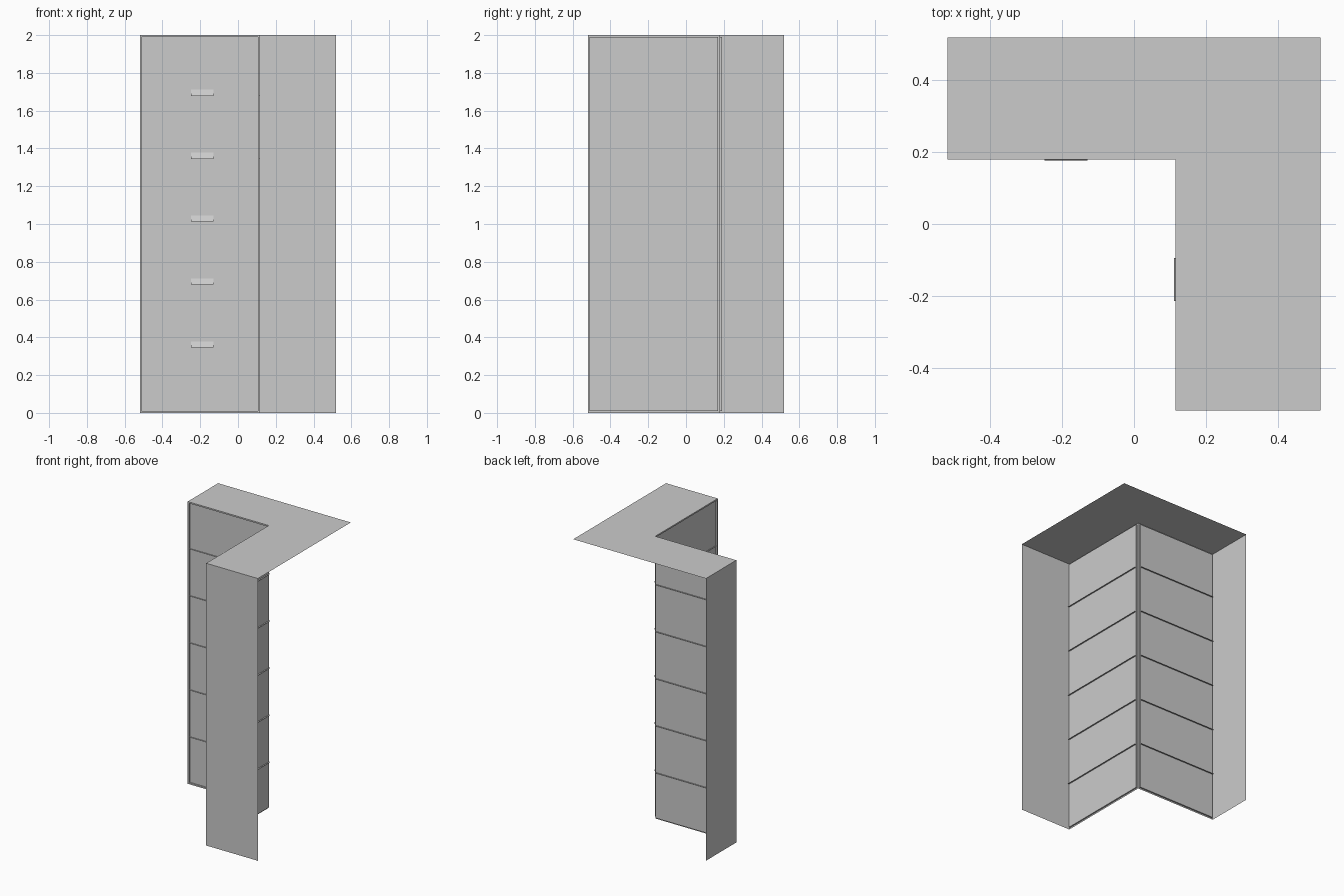
import bpy, bmesh
from mathutils import Matrix

if "Cube" in bpy.data.objects:
    bpy.data.objects.remove(bpy.data.objects["Cube"])

H, R = 2.0, 0.52             # height, half footprint
IX, IY = 0.115, 0.18         # inner corner of the L
EDGE, DEPTH = 0.01, 0.01     # frame width and panel recess
ROWS = 6

grey = bpy.data.materials.new("warm_grey")
grey.use_nodes = True
colour = (0.6, 0.6, 0.6, 1)
grey.diffuse_color = colour
grey.node_tree.nodes["Principled BSDF"].inputs["Base Color"].default_value = colour


def sheet_object(name, faces, matrix=Matrix()):
    """Object made of separate flat polygons, welded where they meet."""
    bm = bmesh.new()
    for pts in faces:
        bm.faces.new([bm.verts.new(p) for p in pts])
    bmesh.ops.remove_doubles(bm, verts=bm.verts, dist=1e-5)
    bm.transform(matrix)
    mesh = bpy.data.meshes.new(name)
    bm.to_mesh(mesh)
    bm.free()
    mesh.materials.append(grey)
    ob = bpy.data.objects.new(name, mesh)
    bpy.context.collection.objects.link(ob)
    return ob


def upright(a, b):
    """Vertical full-height panel between two plan points."""
    return [(*a, 0), (*b, 0), (*b, H), (*a, H)]


# L-shaped top
plan = [(-R, IY), (IX, IY), (IX, -R), (R, -R), (R, R), (-R, R)]
sheet_object("top_panel", [[(x, y, H) for x, y in plan]])

# End panels of the two arms
sheet_object("front_end_panel", [upright((IX, -R), (R, -R))])
sheet_object("side_end_panel", [upright((-R, R), (-R, IY))])


def loop(w, inset, d):
    """Rectangle in a wall's own frame: x along, y inward, z up."""
    return [(inset, d, inset), (w - inset, d, inset),
            (w - inset, d, H - inset), (inset, d, H - inset)]


def bridge(a, b):
    return [[a[i], a[(i + 1) % 4], b[(i + 1) % 4], b[i]] for i in range(4)]


def drawer_wall(side, w, centre, matrix):
    outer, lip, back = loop(w, 0, 0), loop(w, EDGE, 0), loop(w, EDGE, DEPTH)
    # Border frame with its reveal
    sheet_object(side + "_frame", bridge(outer, lip) + bridge(lip, back), matrix)
    # Stacked drawer fronts
    levels = [EDGE] + [H * k / ROWS for k in range(1, ROWS)] + [H - EDGE]
    fronts = [[(EDGE, DEPTH, a), (w - EDGE, DEPTH, a),
               (w - EDGE, DEPTH, b), (EDGE, DEPTH, b)]
              for a, b in zip(levels, levels[1:])]
    sheet_object(side + "_drawer_fronts", fronts, matrix)
    # Thin dividers between drawers
    dividers = [[(EDGE, 0.002, z), (w - EDGE, 0.002, z),
                 (w - EDGE, 2 * DEPTH, z), (EDGE, 2 * DEPTH, z)]
                for z in levels[1:-1]]
    sheet_object(side + "_dividers", dividers, matrix)
    # Wedge-shaped finger pulls
    pulls = []
    for z in levels[1:-1]:
        ends = [[(x, DEPTH, z + 0.012), (x, -0.003, z + 0.012), (x, DEPTH, z + 0.045)]
                for x in (centre - 0.06, centre + 0.06)]
        (a, b, c), (d, e, f) = ends
        pulls += [[a, b, e, d], [b, c, f, e], [a, c, b], [d, e, f]]
    sheet_object(side + "_pulls", pulls, matrix)


# Wall of the back arm, facing the front
drawer_wall("back_arm", IX + R, R - 0.19, Matrix.Translation((-R, IY, 0)))
# Wall of the side arm, facing -x
turn = Matrix.Translation((IX, IY, 0)) @ Matrix.Rotation(-1.5707963, 4, 'Z')
drawer_wall("side_arm", IY + R, IY + 0.155, turn)
